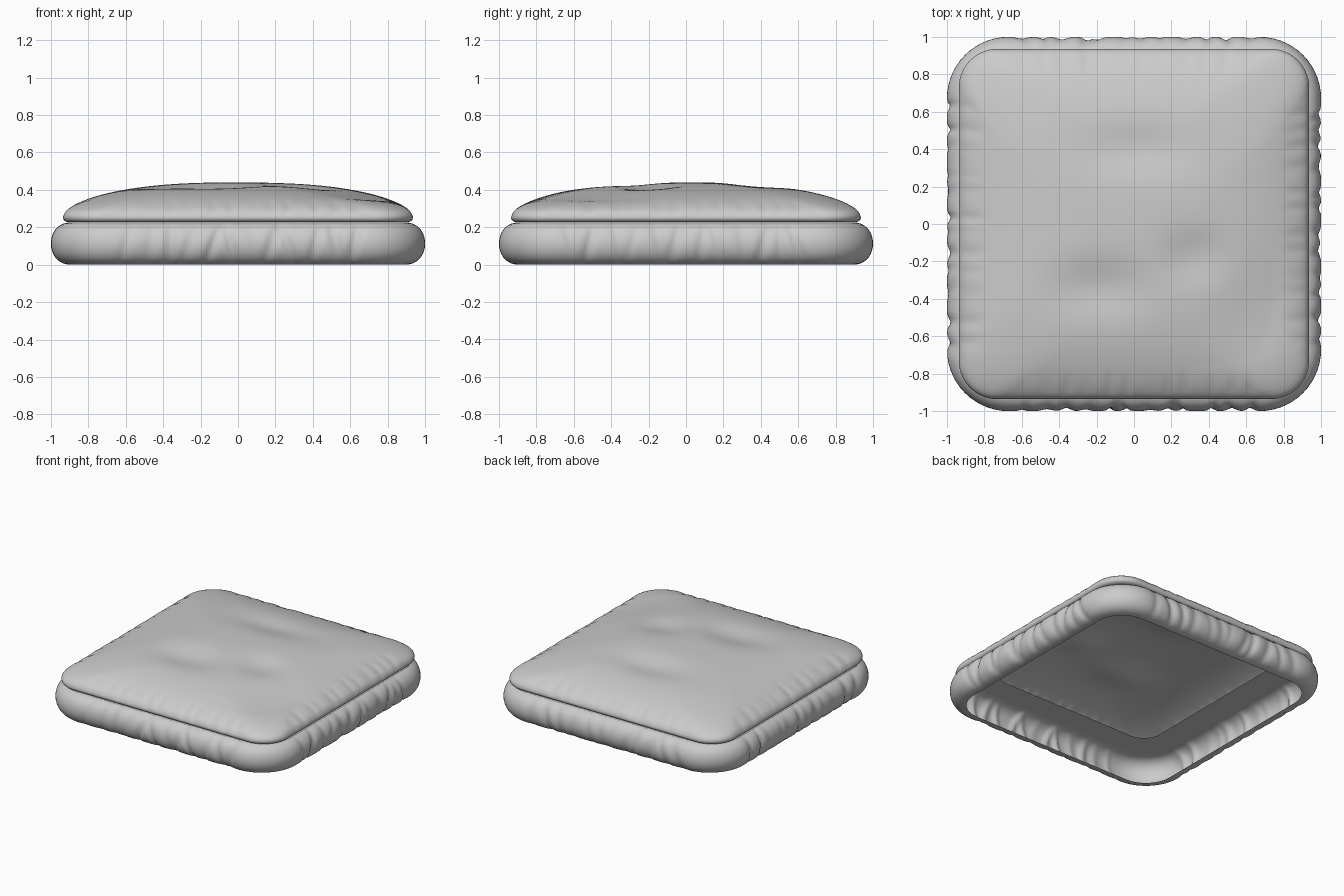
import bpy, math, random

cube = bpy.data.objects.get("Cube")
if cube:
    bpy.data.objects.remove(cube)
random.seed(4)

fabric = bpy.data.materials.new("light grey fabric")
fabric.use_nodes = True
GREY = (0.6, 0.6, 0.6, 1)
fabric.diffuse_color = GREY
fabric.node_tree.nodes["Principled BSDF"].inputs["Base Color"].default_value = GREY

SIDE, ARC = 72, 14


def rounded_square(half, radius):
    """Points as (x, y, normal x, normal y, side, position along the side)."""
    out, flat = [], half - radius
    for side in range(4):
        c, s = [(1, 0), (0, 1), (-1, 0), (0, -1)][side]
        local = [(half, flat * (2 * i / SIDE - 1), 0) for i in range(SIDE)]
        local += [(flat + radius * math.cos(a), flat + radius * math.sin(a), a)
                  for a in (math.pi / 2 * i / ARC for i in range(ARC))]
        for x, y, a in local:
            nx, ny = math.cos(a), math.sin(a)
            out.append((x * c - y * s, x * s + y * c,
                        nx * c - ny * s, nx * s + ny * c, side, y))
    return out


def loft(name, loops, cap=False):
    """Join equal loops of points with quads; optionally close the last loop."""
    n = len(loops[0])
    verts = [p for loop in loops for p in loop]
    faces = [(k * n + i, k * n + (i + 1) % n, (k + 1) * n + (i + 1) % n, (k + 1) * n + i)
             for k in range(len(loops) - 1) for i in range(n)]
    if cap:
        last = len(verts) - n
        verts.append([sum(p[j] for p in loops[-1]) / n for j in range(3)])
        faces += [(last + i, last + (i + 1) % n, len(verts) - 1) for i in range(n)]
    mesh = bpy.data.meshes.new(name)
    mesh.from_pydata(verts, [], faces)
    mesh.materials.append(fabric)
    obj = bpy.data.objects.new(name, mesh)
    bpy.context.collection.objects.link(obj)
    bpy.ops.object.select_all(action="DESELECT")
    obj.select_set(True)
    bpy.context.view_layer.objects.active = obj
    bpy.ops.object.shade_smooth_by_angle(angle=math.radians(60))
    return obj


# Random gathers along each side: position, width, depth, slant
gathers = [[(-0.6 + 0.11 * i + random.uniform(-0.03, 0.03), random.uniform(0.018, 0.035),
             random.uniform(0.006, 0.02), random.uniform(-0.4, 0.4)) for i in range(12)]
           for _ in range(4)]


def gather(side, t, z):
    return sum(d * math.exp(-((t - p - s * (z - 0.11)) / w) ** 2)
               for p, w, d, s in gathers[side])


# Padded border: an open, outward-bulging shell with gathered fabric
border_loops = []
for k in range(19):
    a = math.pi * (k / 18 - 0.5)
    half, z = 0.885 + 0.115 * math.cos(a) ** 0.8, 0.113 + 0.113 * math.sin(a)
    border_loops.append([
        (x - nx * d, y - ny * d, z)
        for x, y, nx, ny, side, t in rounded_square(half, half - 0.67)
        for d in [gather(side, t, z) * math.cos(a) ** 0.6]])
loft("border", border_loops)

# Flat backing sheet with a large square opening
loft("backing", [[(p[0], p[1], 0.226) for p in rounded_square(h, r)]
                 for h, r in ((0.93, 0.25), (0.7, 0.14))])

# Soft hollows pressed into the pillow: x, y, spread x, spread y, depth
HOLLOWS = [(0.02, 0.4, 0.3, 0.13, 0.028), (-0.18, -0.34, 0.25, 0.15, 0.035),
           (0.32, -0.18, 0.16, 0.14, 0.03), (0.65, -0.5, 0.3, 0.3, 0.03)]


def pillow_height(x, y, u):
    z = 0.268 + 0.172 * max(0, 1 - u ** 2.5) ** 0.62
    fade = min(1, (1 - u) * 5)
    for hx, hy, sx, sy, depth in HOLLOWS:
        z -= fade * depth * math.exp(-((x - hx) / sx) ** 2 - ((y - hy) / sy) ** 2)
    return z


# Pillow: rolled seam, then a domed top with puckers near the edge
pillow_loops = [[(p[0], p[1], z) for p in rounded_square(h, h - 0.73)]
                for h, z in ((0.9, 0.227), (0.92, 0.23), (0.932, 0.24), (0.936, 0.254))]
RINGS = 40
for k in range(RINGS):
    u = 1 - (k / RINGS) ** 1.35
    half = 0.93 * u
    loop = []
    for x, y, nx, ny, side, t in rounded_square(half, half * min(1, 0.21 + 0.8 * (1 - u))):
        pucker = gather(side, t, 0.11) * 0.45 * math.exp(-((u - 0.95) / 0.07) ** 2)
        loop.append((x, y, pillow_height(x, y, u) - pucker))
    pillow_loops.append(loop)
loft("pillow", pillow_loops, cap=True)
